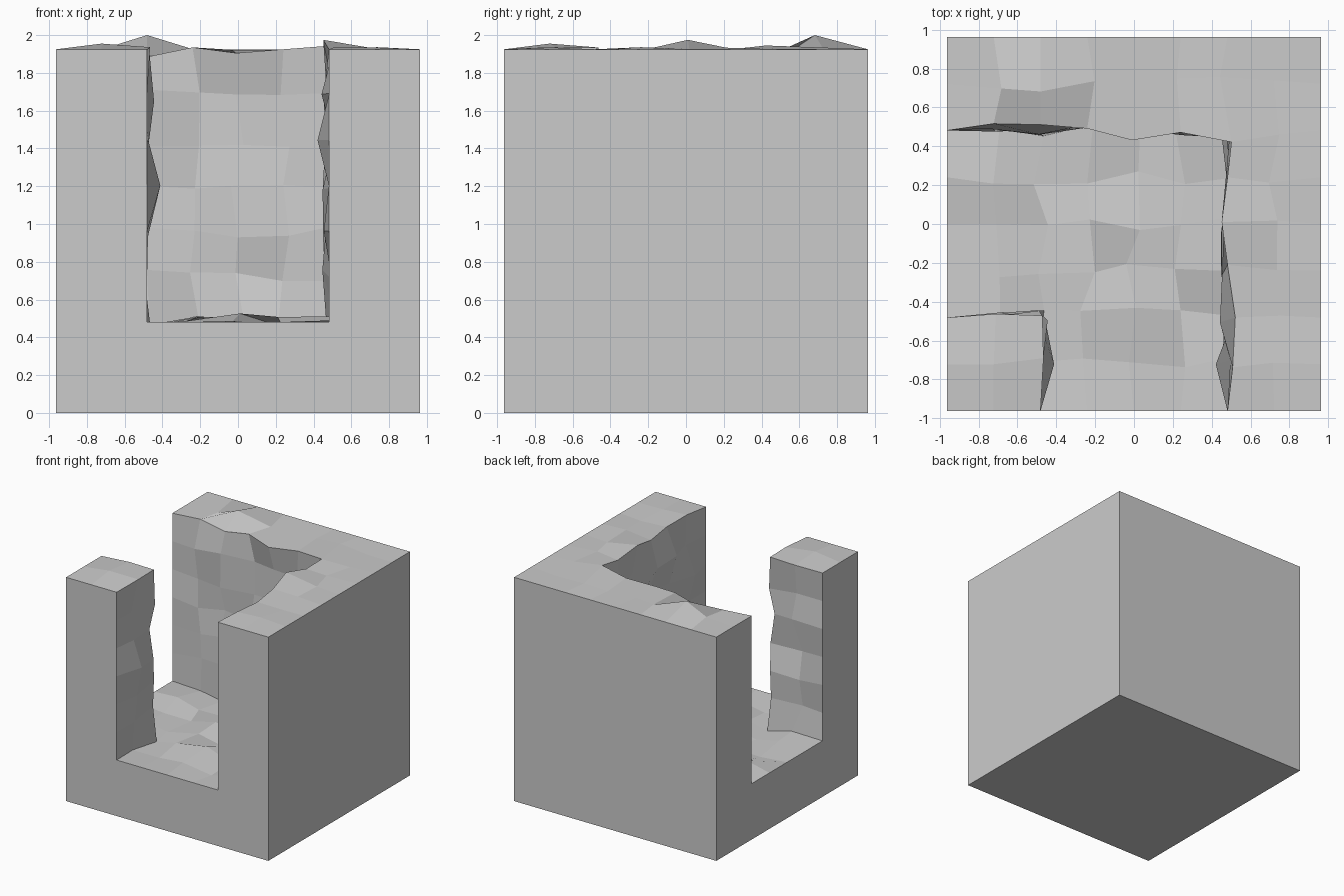
import bpy, bmesh, random, math
from mathutils import Vector

if "Cube" in bpy.data.objects:
    bpy.data.objects.remove(bpy.data.objects["Cube"])

random.seed(4)
N = 8                    # lattice cells per side
S = 1.925 / N            # cell size
H = 1.925 / 2


def solid(i, j, k):
    """True where the block is left standing around the L-shaped channel."""
    if not all(0 <= c < N for c in (i, j, k)):
        return False
    if k < 2:
        return True                                  # floor slab
    return i >= 6 or j >= 6 or (i < 2 and j < 2)     # walls and corner post


# Prominent rock bumps: lattice point -> offset
bumps = {
    (1, 1, 8): (0, 0, .03), (2, 7, 8): (0, -.04, .075), (6, 4, 8): (-.03, .01, .05),
    (1, 6, 8): (0, .035, 0), (2, 6, 8): (0, .03, -.04), (3, 6, 8): (0, .01, .01),
    (4, 6, 8): (-.01, -.05, -.02), (5, 6, 8): (0, -.01, 0), (6, 6, 8): (.02, -.06, .02),
    (6, 5, 8): (0, 0, 0), (6, 3, 8): (0, .03, 0), (6, 2, 8): (.04, 0, 0),
    (2, 1, 5): (.07, 0, 0), (6, 1, 6): (-.06, 0, 0), (6, 1, 5): (0, 0, 0),
    (4, 2, 2): (.01, .05, .045), (2, 2, 8): (.01, .01, .01),
}

bm = bmesh.new()
cache = {}


def vert(p):
    if p not in cache:
        co = Vector((p[0] * S - H, p[1] * S - H, p[2] * S))
        on_side = p[0] in (0, N) or p[1] in (0, N) or p[2] == 0
        if not on_side:                              # outer sides stay flat
            flat = .012 if p[2] == N else .035
            noise = (random.uniform(-.04, .04), random.uniform(-.04, .04),
                     random.uniform(-flat, flat))
            co += Vector(bumps.get(p, noise))
        cache[p] = bm.verts.new(co)
    return cache[p]


# Skin of the carved block
for i in range(N):
    for j in range(N):
        for k in range(N):
            if not solid(i, j, k):
                continue
            for axis in range(3):
                for side in (0, 1):
                    nb = [i, j, k]
                    nb[axis] += 2 * side - 1
                    if solid(*nb):
                        continue
                    u, v = (axis + 1) % 3, (axis + 2) % 3
                    ring = []
                    for du, dv in ((0, 0), (1, 0), (1, 1), (0, 1)):
                        p = [i, j, k]
                        p[axis] += side
                        p[u] += du
                        p[v] += dv
                        ring.append(vert(tuple(p)))
                    bm.faces.new(ring if side else ring[::-1])

# Merge the flat outer sides into large faces
bmesh.ops.dissolve_limit(bm, angle_limit=math.radians(.3), verts=bm.verts[:], edges=bm.edges[:])
mesh = bpy.data.meshes.new("carved_rock_block")
bm.to_mesh(mesh)
bm.free()
obj = bpy.data.objects.new("carved_rock_block", mesh)
bpy.context.collection.objects.link(obj)
